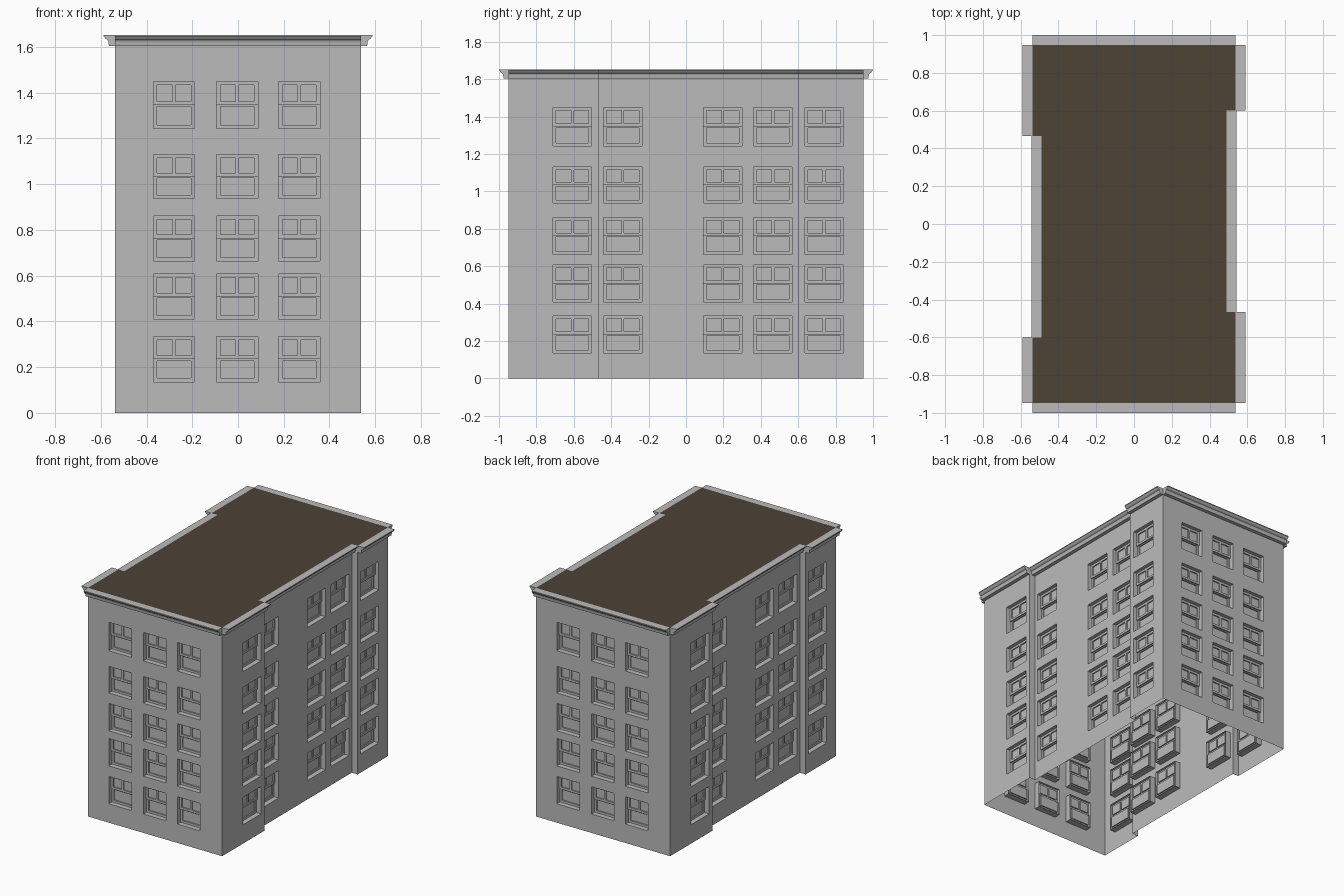
import bpy, bmesh
from mathutils import Vector

if "Cube" in bpy.data.objects:
    bpy.data.objects.remove(bpy.data.objects["Cube"])

X, Y, R, TOP = 0.537, 0.948, 0.49, 1.653      # half width, half depth, recess face, height
Y0, Y1 = -0.466, 0.60                         # recess ends on the right side
ROWS = [(0.136, 0.334), (0.41, 0.608), (0.664, 0.862), (0.937, 1.13), (1.243, 1.449)]
DEPTH = 0.045                                 # window opening depth


def material(name, rgb):
    m = bpy.data.materials.new(name)
    m.diffuse_color = (*rgb, 1)
    m.use_nodes = True
    m.node_tree.nodes["Principled BSDF"].inputs["Base Color"].default_value = m.diffuse_color
    return m


grey = material("stone grey", (0.5, 0.5, 0.5))
brown = material("roof brown", (0.075, 0.056, 0.036))


def make_object(name, bm, mat):
    bmesh.ops.remove_doubles(bm, verts=bm.verts, dist=1e-5)
    mesh = bpy.data.meshes.new(name)
    bm.to_mesh(mesh)
    bm.free()
    mesh.materials.append(mat)
    obj = bpy.data.objects.new(name, mesh)
    bpy.context.collection.objects.link(obj)


def quad(bm, pts):
    return bm.faces.new([bm.verts.new(p) for p in pts])


def wall_frame(a, b):
    """Returns a point function (along, height, depth into the wall)."""
    a, b = Vector((*a, 0)), Vector((*b, 0))
    u = (b - a).normalized()
    n = Vector((u.y, -u.x, 0))
    return (lambda s, z, d: a + u * s + Vector((0, 0, z)) - n * d), (b - a).length


def panel(bm, pt, rect, holes, d0, d1, back):
    """Flat panel with rectangular holes that have sides and, if wanted, a back."""
    us = sorted({rect[0], rect[1], *[v for h in holes for v in h[:2]]})
    vs = sorted({rect[2], rect[3], *[v for h in holes for v in h[2:]]})
    for ua, ub in zip(us, us[1:]):
        for va, vb in zip(vs, vs[1:]):
            cu, cv = (ua + ub) / 2, (va + vb) / 2
            if not any(h[0] < cu < h[1] and h[2] < cv < h[3] for h in holes):
                quad(bm, [pt(ua, va, d0), pt(ub, va, d0), pt(ub, vb, d0), pt(ua, vb, d0)])
    for ua, ub, va, vb in holes:
        c = [(ua, va), (ub, va), (ub, vb), (ua, vb)]
        for p, q in zip(c, c[1:] + c[:1]):
            quad(bm, [pt(*p, d0), pt(*q, d0), pt(*q, d1), pt(*p, d1)])
        if back:
            quad(bm, [pt(*p, d1) for p in c])


def window(bm, pt, ua, ub, va, vb):
    f, m = 0.016, 0.007
    mid, cu = (va + vb) / 2, (ua + ub) / 2
    # upper sash with two panes, set in front of the single-pane lower sash
    panel(bm, pt, (ua, ub, mid, vb),
          [(ua + f, cu - m, mid + f, vb - f), (cu + m, ub - f, mid + f, vb - f)], 0.027, 0.036, True)
    panel(bm, pt, (ua, ub, va, mid), [(ua + f, ub - f, va + f, mid - m)], 0.036, DEPTH, True)
    quad(bm, [pt(ua, mid, 0.036), pt(ub, mid, 0.036), pt(ub, mid, 0.027), pt(ua, mid, 0.027)])


# Half of the outline: (start point, window starts, window width, has cornice)
half = [
    ((-X, -Y), [0.167, 0.444, 0.715], 0.18, True),      # front
    ((X, -Y), [0.238], 0.206, True),                    # near bay
    ((X, Y0), [], 0, False),                            # return
    ((R, Y0), [0.024, 0.560, 0.828], 0.206, True),      # recessed wall
    ((R, Y1), [], 0, False),                            # return
    ((X, Y1), [0.035], 0.206, True),                    # far bay
]
# The other half is the same turned by 180 degrees
segments = half + [((-p[0], -p[1]), w, wd, c) for p, w, wd, c in half]
outline = [s[0] for s in segments]

PROFILE = [(0, 1.604), (0.027, 1.604), (0.030, 1.622), (0.033, 1.630), (0.042, 1.636),
           (0.049, 1.645), (0.052, 1.647), (0.052, TOP), (0, TOP)]

walls, windows, cornice = bmesh.new(), bmesh.new(), bmesh.new()
for i, (start, cols, width, has_cornice) in enumerate(segments):
    pt, length = wall_frame(start, outline[(i + 1) % len(outline)])
    holes = [(s, s + width, lo, hi) for s in cols for lo, hi in ROWS]
    panel(walls, pt, (0, length, 0, TOP), holes, 0, DEPTH, False)
    for h in holes:
        window(windows, pt, *h)
    if has_cornice:
        # moulding strip with square-cut ends
        for (o0, z0), (o1, z1) in zip(PROFILE, PROFILE[1:]):
            quad(cornice, [pt(0, z0, -o0), pt(length, z0, -o0), pt(length, z1, -o1), pt(0, z1, -o1)])
        quad(cornice, [pt(0, z, -o) for o, z in PROFILE])
        quad(cornice, [pt(length, z, -o) for o, z in reversed(PROFILE)])

make_object("walls", walls, grey)
make_object("windows", windows, grey)
make_object("cornice", cornice, grey)

# flat roof
roof = bmesh.new()
quad(roof, [(x, y, TOP) for x, y in outline])
make_object("roof", roof, brown)
